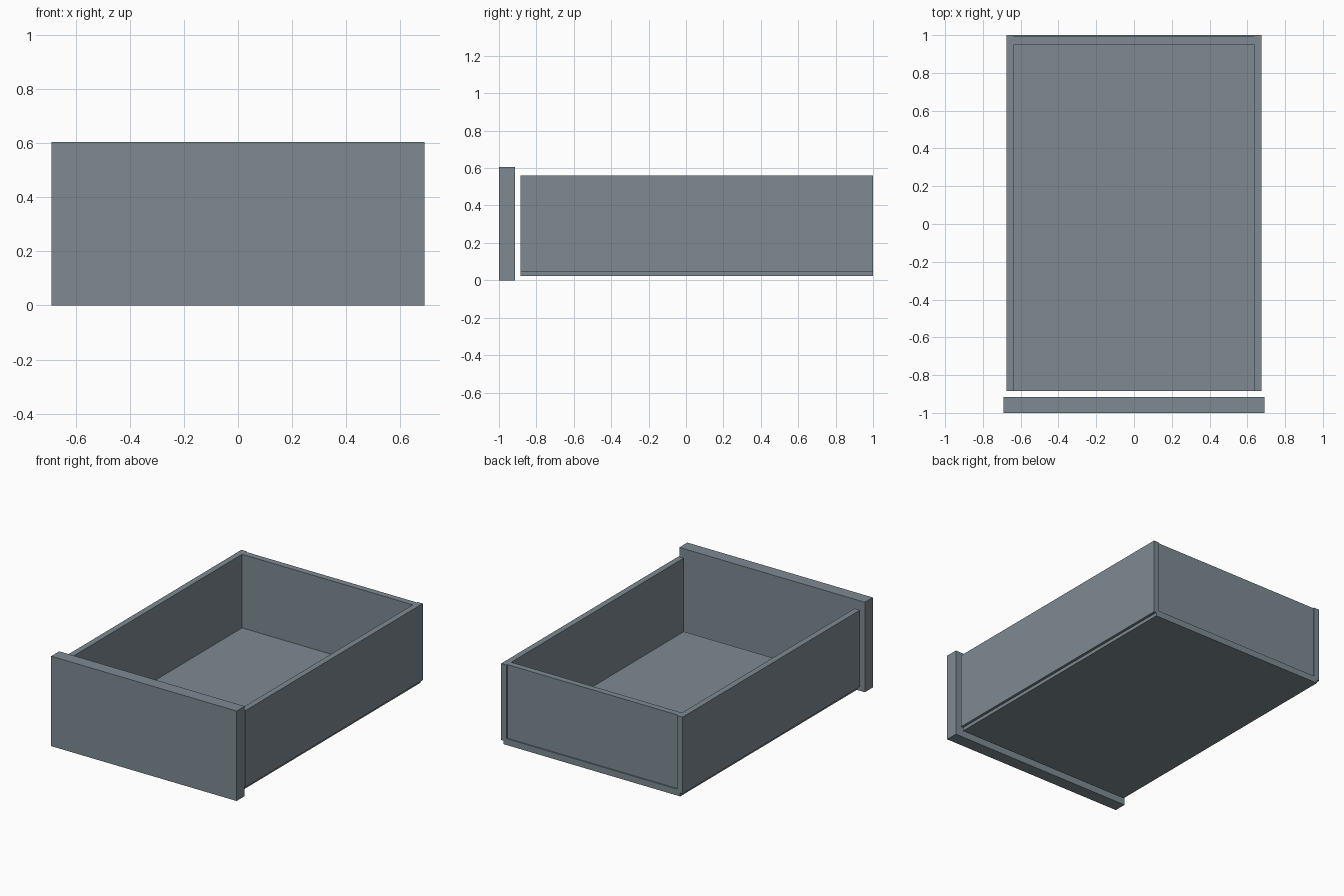
import bpy
import bmesh
from mathutils import Matrix, Vector

if "Cube" in bpy.data.objects:
    bpy.data.objects.remove(bpy.data.objects["Cube"])

paint = bpy.data.materials.new("slate grey")
paint.diffuse_color = (0.205, 0.255, 0.285, 1)
paint.use_nodes = True
paint.node_tree.nodes["Principled BSDF"].inputs["Base Color"].default_value = paint.diffuse_color


def board(name, lo, hi):
    """Axis-aligned board between two corners."""
    lo, hi = Vector(lo), Vector(hi)
    bm = bmesh.new()
    bmesh.ops.create_cube(bm, size=1, matrix=Matrix.Diagonal((*(hi - lo), 1)))
    mesh = bpy.data.meshes.new(name)
    bm.to_mesh(mesh)
    bm.free()
    mesh.materials.append(paint)
    obj = bpy.data.objects.new(name, mesh)
    obj.location = (lo + hi) / 2
    bpy.context.collection.objects.link(obj)
    return obj


FRONT, BACK = -0.885, 1.0      # ends of the drawer box
OUTER, INNER = 0.675, 0.635    # side wall faces
TOP = 0.56

# Wider, taller front panel, standing slightly clear of the box
board("front_panel", (-0.69, -1.0, 0), (0.69, -0.915, 0.605))

# Side walls
board("left_side", (-OUTER, FRONT, 0.045), (-INNER, BACK, TOP))
board("right_side", (INNER, FRONT, 0.045), (OUTER, BACK, TOP))

# Back wall, set slightly in between the sides
board("back_wall", (-INNER, 0.95, 0.065), (INNER, 0.992, TOP))

# Bottom panel, let into the sides and dropping below them
board("bottom_panel", (-0.657, FRONT, 0.022), (0.657, BACK, 0.065))
